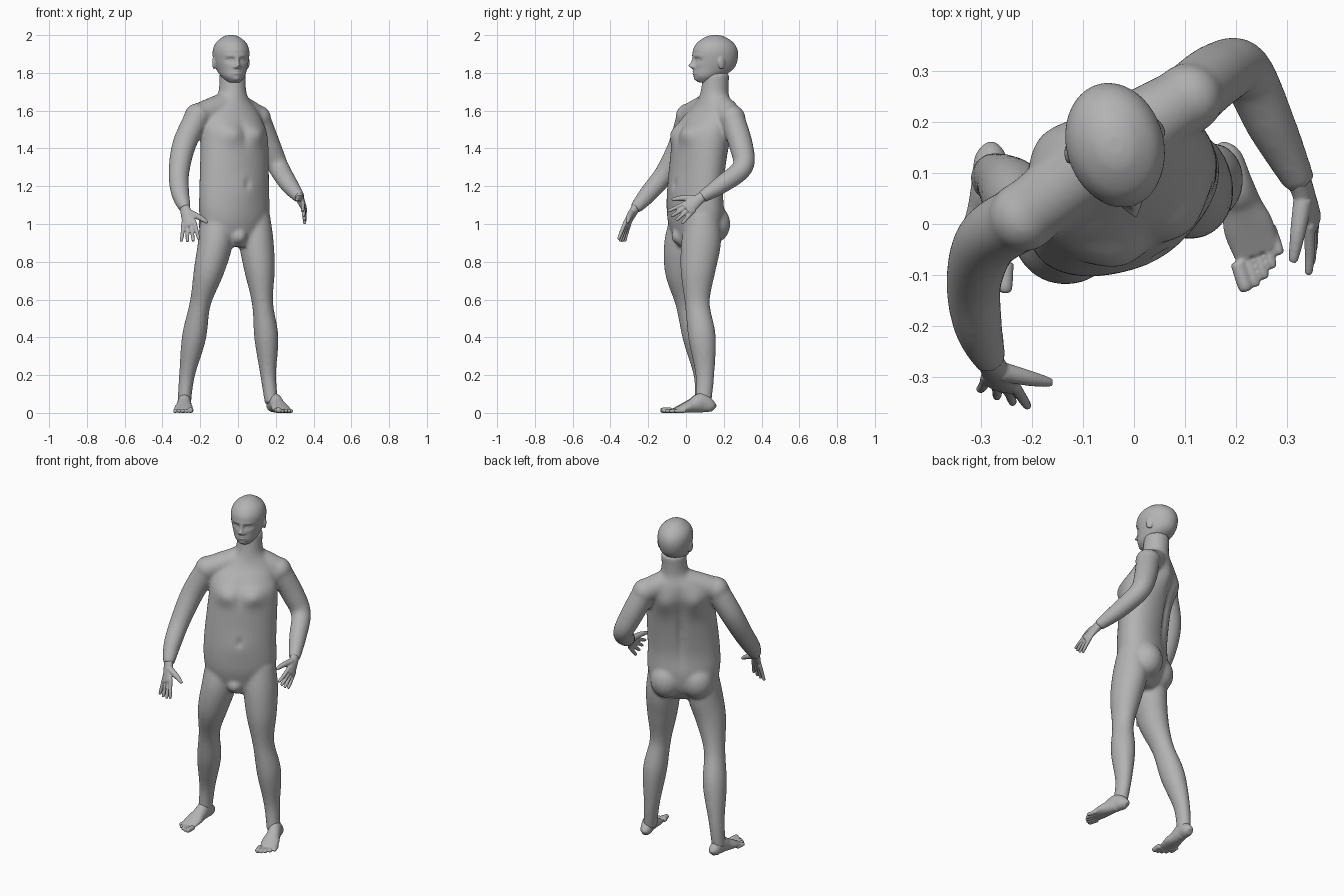
import bpy
import bmesh
import math
from mathutils import Vector, Matrix

cube = bpy.data.objects.get("Cube")
if cube:
    bpy.data.objects.remove(cube, do_unlink=True)

skin = bpy.data.materials.new("plain grey")
skin.use_nodes = True
grey = (.45, .45, .45, 1)
skin.diffuse_color = grey
skin.node_tree.nodes["Principled BSDF"].inputs["Base Color"].default_value = grey

sideways, up = Vector((1, 0, 0)), Vector((0, 0, 1))


def facing(degrees):
    """Left and forward directions of a part turned about the vertical."""
    angle = math.radians(degrees)
    left = Vector((math.cos(angle), math.sin(angle), 0))
    return left, left.cross(up)


def blend(before, start, end, after, t):
    """Smooth curve from start to end, guided by the neighbouring values."""
    leave, arrive = (end - before) / 2, (after - start) / 2
    ease = t * t * (3 - 2 * t)
    return start + (end - start) * ease + t * (1 - t) * ((1 - t) * leave - t * arrive)


def loft(bm, rings, side, axis=None, steps=6, segments=32):
    """Skin elliptical rings (x, y, z, half width, half depth) along a smooth path."""
    last = len(rings) - 1
    rows = []
    for i in range(last):
        near = [rings[max(0, min(last, i + k))] for k in range(-1, 3)]
        for j in range(steps):
            rows.append([blend(*values, j / steps) for values in zip(*near)])
    rows.append(rings[-1])
    centres = [Vector(row[:3]) for row in rows]
    loops = []
    for i, (centre, row) in enumerate(zip(centres, rows)):
        ahead = centres[min(i + 1, len(rows) - 1)]
        behind = centres[max(i - 1, 0)]
        along = axis or (ahead - behind).normalized()
        across = (side - along * side.dot(along)).normalized()
        through = along.cross(across)
        width, depth = row[3:]
        loop = []
        for k in range(segments):
            angle = math.tau * k / segments
            offset = across * width * math.cos(angle) + through * depth * math.sin(angle)
            loop.append(bm.verts.new(centre + offset))
        loops.append(loop)
    for low, high in zip(loops, loops[1:]):
        for k in range(segments):
            bm.faces.new((low[k - 1], low[k], high[k], high[k - 1]))
    bm.faces.new(loops[0])
    bm.faces.new(loops[-1])


def tube(bm, points, radii, side):
    loft(bm, [(*point, radius, radius) for point, radius in zip(points, radii)], side)


def ball(bm, centre, size, turn):
    place = Matrix.Translation(centre) @ Matrix.Rotation(math.radians(turn), 4, "Z")
    bmesh.ops.create_uvsphere(bm, u_segments=24, v_segments=16, radius=1,
                              matrix=place @ Matrix.Diagonal((*size, 1)))


def sculpt(bm, centre, turn, bumps):
    """Push the front (+1) or back (-1) in or out by soft round bumps."""
    left, front = facing(turn)
    for vert in bm.verts:
        offset = vert.co - centre
        across, forward = offset.dot(left), offset.dot(front)
        push = 0
        for way, bump_across, bump_z, height, wide, tall in bumps:
            gate = max(0, min(1, way * forward / .06))
            distance = ((across - bump_across) / wide) ** 2 + ((vert.co.z - bump_z) / tall) ** 2
            push += way * gate * height * math.exp(-distance)
        vert.co += front * push


def mirrored(way, across, *rest):
    return [(way, across, *rest), (way, -across, *rest)]


def fuse(name, bm, voxel, rounds):
    """Merge the overlapping volumes into one smooth skin."""
    bmesh.ops.recalc_face_normals(bm, faces=bm.faces)
    mesh = bpy.data.meshes.new(name)
    bm.to_mesh(mesh)
    bm.free()
    mesh.materials.append(skin)
    part = bpy.data.objects.new(name, mesh)
    bpy.context.collection.objects.link(part)
    remesh = part.modifiers.new("merge", "REMESH")
    remesh.mode = "VOXEL"
    remesh.voxel_size = voxel
    remesh.use_smooth_shade = True
    soften = part.modifiers.new("soften", "SMOOTH")
    soften.factor = .5
    soften.iterations = rounds


# Torso and neck, turned to the left
turn = 30
left, front = facing(turn)
waist = Vector((-.02, .06, 0))
body = bmesh.new()
loft(body, [(0, .04, .88, .1, .07), (-.02, .05, .95, .17, .11), (-.02, .05, 1.05, .2, .13),
            (-.02, .05, 1.2, .2, .125), (-.02, .08, 1.45, .19, .135), (-.04, .11, 1.55, .18, .12),
            (-.04, .14, 1.62, .14, .095), (-.03, .15, 1.69, .077, .075), (-.03, .16, 1.8, .07, .07)],
     left, up, steps=10, segments=96)
chest = mirrored(1, .08, 1.48, .025, .06, .05)
shoulder_blades = mirrored(-1, .09, 1.52, .025, .06, .08)
belly, navel = (1, 0, 1.18, .01, .1, .08), (1, 0, 1.21, -.025, .012, .015)
spine, breastbone = (-1, 0, 1.33, -.02, .02, .2), (1, 0, 1.48, -.01, .02, .06)
sculpt(body, waist, turn, chest + shoulder_blades + [belly, navel, spine, breastbone])
for way in (-1, 1):
    buttock = waist + left * way * .085 - front * .055 + up
    ball(body, buttock, (.09, .083, .1), turn)
ball(body, (0, -.03, .935), (.045, .05, .045), turn)

# Arms from shoulder to wrist, and the shoulder line between them
right_arm = [(-.215, .015, 1.57), (-.285, -.03, 1.42), (-.313, -.11, 1.27), (-.305, -.2, 1.16), (-.28, -.27, 1.08)]
left_arm = [(.105, .245, 1.56), (.165, .293, 1.41), (.215, .3, 1.3), (.27, .19, 1.21), (.325, .08, 1.14)]
for arm in (right_arm, left_arm):
    tube(body, arm, [.066, .063, .055, .048, .032], sideways)
    ball(body, arm[0], [.07] * 3, turn)
tube(body, [right_arm[0], (-.13, .08, 1.6), (-.04, .15, 1.625), (.03, .2, 1.6), left_arm[0]],
     [.065, .072, .077, .072, .065], up)

# Legs share their heights and girths; each follows its own line to the ankle
girths = [(1.04, .09, .09), (.9, .092, .105), (.75, .08, .092), (.58, .056, .066),
          (.4, .064, .073), (.2, .042, .05), (.05, .036, .044)]
right_leg = [(-.11, .01), (-.12, -.01), (-.155, -.02), (-.2, .01), (-.233, .055), (-.27, .09), (-.285, .09)]
left_leg = [(.08, .09), (.097, .08), (.115, .063), (.13, .06), (.15, .085), (.16, .1), (.178, .09)]
for leg in (right_leg, left_leg):
    loft(body, [(*spot, *girth) for spot, girth in zip(leg, girths)], sideways)
fuse("body", body, .008, 16)

# Head, turned a little less than the torso
turn = 16
left, front = facing(turn)
middle = Vector((-.037, .155, 0))
head = bmesh.new()
skull = [(.06, 1.75, .03, .03), (.04, 1.78, .06, .075), (.01, 1.82, .079, .107), (0, 1.87, .092, .12),
         (0, 1.92, .094, .12), (0, 1.96, .078, .097), (0, 1.99, .043, .053), (0, 2, .015, .018)]
loft(head, [(*(middle + front * forward + up * z), width, depth) for forward, z, width, depth in skull],
     left, up, steps=12, segments=128)
sockets = mirrored(1, .034, 1.867, -.015, .02, .012)
eyes = mirrored(1, .034, 1.866, .01, .012, .008)
brows = mirrored(1, .034, 1.89, .004, .03, .01)
nostrils = mirrored(1, .015, 1.83, .012, .008, .008)
nose = [(1, 0, 1.862, .013, .01, .02), (1, 0, 1.837, .028, .012, .013)]
mouth = [(1, 0, 1.803, .01, .024, .012), (1, 0, 1.803, -.01, .024, .003)]
chin = [(1, 0, 1.765, .01, .02, .012)]
sculpt(head, middle, turn, sockets + eyes + brows + nostrils + nose + mouth + chin)
for way in (-1, 1):
    ear = middle + left * way * .09 - front * .01 + up * 1.855
    ball(head, ear, (.01, .022, .036), turn + way * 18)
fuse("head", head, .004, 4)


def hand(name, wrist, knuckles, across, reach, thumb):
    """Palm, four spread fingers around the reach point, and a thumb."""
    bm = bmesh.new()
    wrist, knuckles, reach, thumb = (Vector(p) for p in (wrist, knuckles, reach, thumb))
    across = Vector(across).normalized()
    out = (knuckles - wrist).normalized()
    loft(bm, [(*(wrist - out * .04), .026, .024), (*wrist, .028, .023),
              (*knuckles, .038, .014), (*(knuckles + out * .012), .032, .009)], across)
    for step in (-1.5, -.5, .5, 1.5):
        base = knuckles + across * .02 * step - out * .015
        tip = reach + across * .033 * step - out * .007 * abs(step)
        bend = base.lerp(tip, .55) + out * .006
        tube(bm, [base, bend, tip, tip.lerp(bend, -.08)], [.011, .01, .008, .003], across)
    root = wrist.lerp(knuckles, .3) + across * .018
    bend = root.lerp(thumb, .5) + across * .007
    tube(bm, [root, bend, thumb, thumb.lerp(bend, -.08)], [.019, .015, .009, .003], out)
    fuse(name, bm, .004, 2)


hand("right_hand", right_arm[-1], (-.257, -.315, 1), (.85, -.3, .1), (-.252, -.345, .907), (-.165, -.31, 1.01))
hand("left_hand", left_arm[-1], (.35, .01, 1.085), (-.1, -.7, .6), (.35, -.065, 1.03), (.312, -.07, 1.13))


def foot(name, heel, fore, outer_sign):
    """Heel to ball as one wedge, then five toes in a slanted row."""
    bm = bmesh.new()
    heel, fore = Vector((*heel, 0)), Vector((*fore, 0))
    out = (fore - heel).normalized()
    outer = up.cross(out) * outer_sign
    sole = [(-.1, .014, .02), (0, .031, .034), (.28, .035, .052), (.55, .04, .038),
            (.8, .049, .026), (1.1, .045, .012)]
    loft(bm, [(*(heel.lerp(fore, t) + up * high), wide, high) for t, wide, high in sole], outer)
    for toe in range(5):
        radius = .01 if toe else .014
        tip = fore + out * (.083 - .003 * toe * toe) + outer * .021 * (toe - 2) + up * radius
        tube(bm, [tip - out * .06, tip - out * .01, tip], [radius, radius, radius / 2], outer)
    fuse(name, bm, .004, 3)


foot("right_foot", (-.28, .13), (-.29, -.05), -1)
foot("left_foot", (.18, .13), (.235, -.04), 1)
